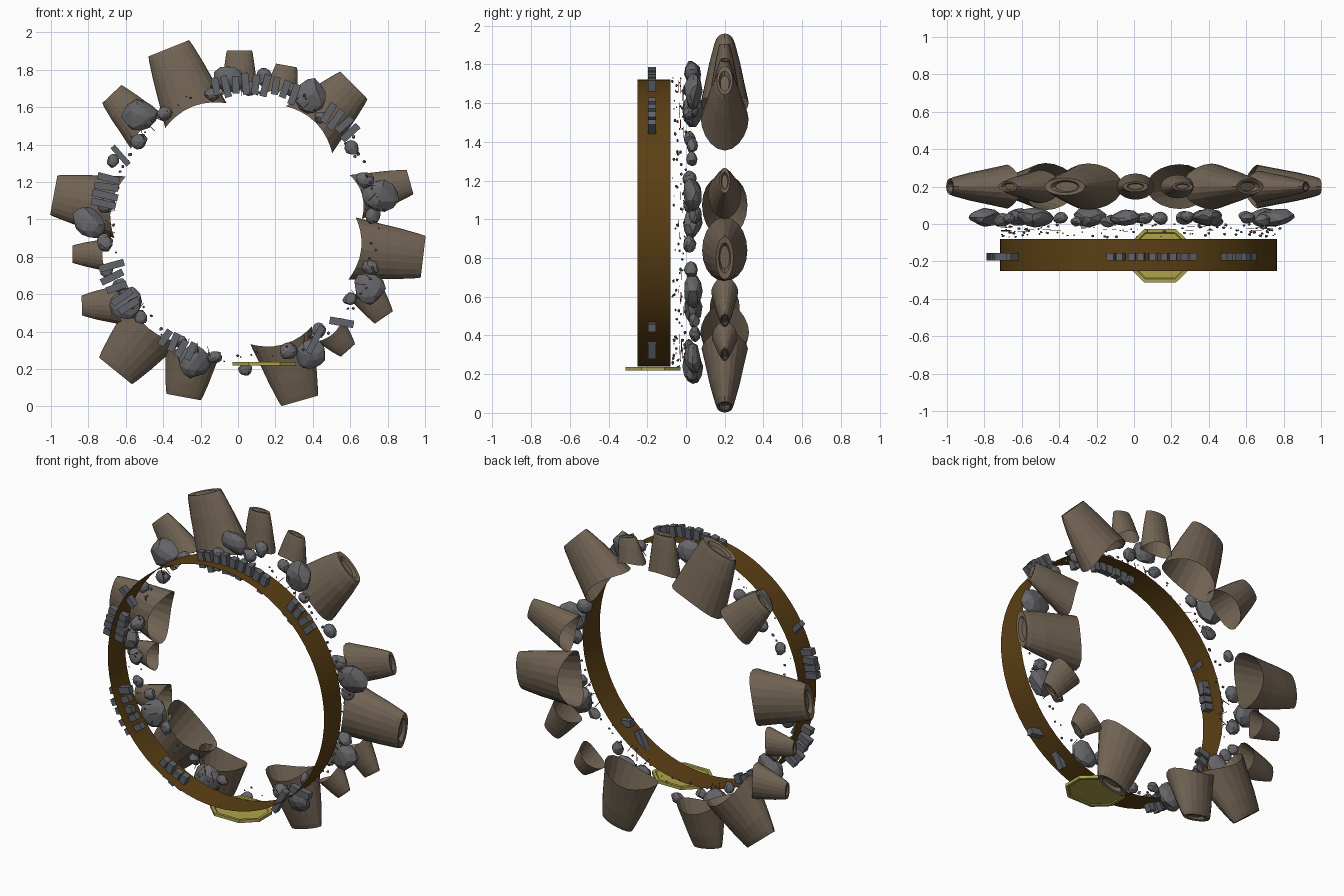
import bpy, bmesh, math, random
from mathutils import Vector, Matrix

random.seed(4)
cube = bpy.data.objects.get("Cube")
if cube:
    bpy.data.objects.remove(cube)

CX, CZ, RING = 0.024, 0.98, 0.741


def material(name, color):
    m = bpy.data.materials.new(name)
    m.use_nodes = True
    m.diffuse_color = (*color, 1)
    m.node_tree.nodes["Principled BSDF"].inputs["Base Color"].default_value = (*color, 1)
    return m


EARTH = material("earth brown", (0.165, 0.125, 0.088))
STONE = material("stone grey", (0.135, 0.135, 0.145))
SLATE = material("slate grey", (0.12, 0.127, 0.145))
BRONZE = material("dark bronze", (0.105, 0.05, 0.007))
GOLD = material("pale gold", (0.42, 0.37, 0.07))
RED = material("red twig", (0.35, 0.03, 0.02))


def finish(bm, name, mat, smooth=False):
    me = bpy.data.meshes.new(name)
    bm.to_mesh(me)
    bm.free()
    me.materials.append(mat)
    ob = bpy.data.objects.new(name, me)
    bpy.context.collection.objects.link(ob)
    for p in me.polygons:
        p.use_smooth = smooth
    return ob


def bridge(bm, a, b):
    n = len(a)
    for i in range(n):
        j = (i + 1) % n
        bm.faces.new((a[i], a[j], b[j], b[i]))


def polar(deg, r):
    """Point on the ring plane, clockwise from the top."""
    a = math.radians(deg)
    return CX + r * math.sin(a), CZ + r * math.cos(a)


# Open bronze band
bm = bmesh.new()
loops = []
for y in (-0.25, -0.08):
    pts = [polar(i * 5, RING) for i in range(72)]
    loops.append([bm.verts.new((x, y, z)) for x, z in pts])
bridge(bm, *loops)
finish(bm, "ring_band", BRONZE, True)


# Hollow mounds: base centre, tip centre, base half width, tip half width
def mound(name, bx, bz, tx, tz, wide, tip, sides=20):
    base = Vector((bx, 0.2, bz))
    axis = Vector((tx, 0.2, tz)) - base
    height = axis.length
    out = axis.normalized()
    side = Vector((out.z, 0, -out.x))
    bm = bmesh.new()

    def ring(t, w, d):
        vs = []
        for i in range(sides):
            a = math.tau * i / sides
            s = w * math.cos(a)
            # the base hugs the inner circle
            h = t * height + (1 - min(t, 1)) * 0.05 * (math.sin(a) ** 2) * (wide / 0.17)
            vs.append(bm.verts.new(base + out * h + side * s + Vector((0, d * math.sin(a), 0))))
        return vs

    deep, thin = wide * 0.7, tip * 0.4
    rings = []
    for t, e in ((0, 0), (0.3, 0.27), (0.65, 0.57), (0.92, 0.87), (1, 1)):
        rings.append(ring(t, wide + (tip - wide) * e, deep + (thin - deep) * e))
    rings.append(ring(0.99, tip * 0.7, thin * 0.7))
    rings.append(ring(0.93, tip * 0.55, thin * 0.55))
    for a, b in zip(rings, rings[1:]):
        bridge(bm, a, b)
    bm.faces.new(rings[-1])
    bmesh.ops.recalc_face_normals(bm, faces=bm.faces)
    finish(bm, name, EARTH)


mounds = [
    (-.225, 1.555, -.37, 1.915, .177, .117), (-.48, 1.465, -.675, 1.67, .127, .07),
    (-.63, 1.065, -.985, 1.13, .168, .107), (-.70, .81, -.885, .815, .088, .045),
    (-.615, .545, -.835, .54, .11, .052), (-.44, .455, -.655, .19, .18, .113),
    (-.24, .32, -.29, .05, .152, .093), (.23, .38, .33, .03, .171, .101),
    (.49, .41, .588, .30, .095, .05), (.663, .647, .78, .476, .1, .058),
    (.61, .845, .99, .80, .167, .112), (.63, 1.12, .92, 1.2, .122, .067),
    (.38, 1.48, .62, 1.717, .176, .103), (.23, 1.66, .26, 1.823, .09, .056),
    (.008, 1.66, .008, 1.904, .1, .067)]
for k, m in enumerate(mounds):
    mound(f"mound_{k + 1}", *m)


# Faceted boulders
def rock(bm, x, y, z, r, depth=0.6):
    vs = bmesh.ops.create_icosphere(bm, subdivisions=1 if r < 0.02 else 2, radius=r)["verts"]
    turn = Matrix.Rotation(random.uniform(0, 6), 3, 'Y')
    dents = [Vector([random.uniform(-1, 1) for _ in range(3)]).normalized() for _ in range(6)]
    for v in vs:
        for d in dents:
            over = v.co.dot(d) - r * 0.75
            if over > 0:
                v.co -= d * over
        v.co.y *= depth
        v.co.z *= 1.15
        v.co = turn @ v.co + Vector((x, y, z))


bm = bmesh.new()
boulders = [(-.53, 1.56, .09), (.39, 1.66, .085), (.76, 1.13, .09), (.70, .63, .085),
            (.39, .28, .08), (-.24, .24, .09), (-.80, .98, .085), (-.60, .55, .085),
            (-.05, 1.75, .075)]
for x, z, r in boulders:
    rock(bm, x, 0.035, z, r)
    # smaller stones beside each boulder
    a = math.degrees(math.atan2(x - CX, z - CZ))
    for off in (-8, 8):
        px, pz = polar(a + off, random.uniform(.69, .76))
        rock(bm, px, random.uniform(.01, .05), pz, random.uniform(.033, .048), .8)
for x, z, r in ((-.67, 1.31, .036), (.61, 1.38, .04), (.04, .2, .036), (-.7, .72, .035), (.14, 1.76, .045)):
    rock(bm, x, 0.03, z, r, .8)
finish(bm, "boulders", STONE)

# Scattered pebbles between the band and the boulders
bm = bmesh.new()
for i in range(100):
    x, z = polar(i * 3.6 + random.uniform(-2, 2), random.uniform(.69, .76))
    rock(bm, x, random.uniform(-.07, 0), z, random.uniform(.004, .011), .9)
finish(bm, "pebbles", STONE)


# Boxes set along the ring, turned to point outward
def block(bm, deg, r, y, size, tilt=0):
    x, z = polar(deg, r)
    mat = (Matrix.Translation((x, y, z)) @ Matrix.Rotation(math.radians(deg + tilt), 4, 'Y')
           @ Matrix.Diagonal((*size, 1)))
    bmesh.ops.create_cube(bm, size=1, matrix=mat)


bm = bmesh.new()
# start angle, step, count, length
for start, step, count, length in ((-11, 4.1, 9, .11), (38, 4, 4, .12), (202, 4, 4, .11),
                                   (234, 4.5, 5, .13), (278, 3.5, 4, .14)):
    for i in range(count):
        block(bm, start + i * step, .745 + random.uniform(-.01, .015), -.175,
              (.038, .04, length * random.uniform(.85, 1.1)), random.uniform(-8, 8))
block(bm, 299, .745, -.175, (.03, .04, .13), 20)
block(bm, 135, .75, -.175, (.04, .04, .13), -35)
block(bm, 148, .735, -.175, (.035, .04, .16), 60)
finish(bm, "slate_blocks", SLATE)

# Thin red twigs
bm = bmesh.new()
for x, z, r in boulders:
    a = math.degrees(math.atan2(x - CX, z - CZ))
    for off in (-5, 0, 5):
        block(bm, a + off, .71, random.uniform(-.04, -.01), (.003, .003, .06), random.uniform(-40, 40))
finish(bm, "twigs", RED)

# Octagonal gold plate with recessed panels above and below
bm = bmesh.new()
outline = [(.085, -.142), (.17, -.06), (.17, .06), (.085, .142)]
outline += [(-x, -y) for x, y in outline]
face = bm.faces.new([bm.verts.new((.14 + x, -.17 + y, .219)) for x, y in outline])
ext = bmesh.ops.extrude_face_region(bm, geom=[face], use_keep_orig=True)
for v in ext["geom"]:
    if isinstance(v, bmesh.types.BMVert):
        v.co.z += .018
bmesh.ops.recalc_face_normals(bm, faces=bm.faces)
caps = [f for f in bm.faces if abs(f.normal.z) > .9]
bmesh.ops.inset_individual(bm, faces=caps, thickness=.018)
bmesh.ops.inset_individual(bm, faces=caps, thickness=.006, depth=-.005)
finish(bm, "gold_plate", GOLD)
